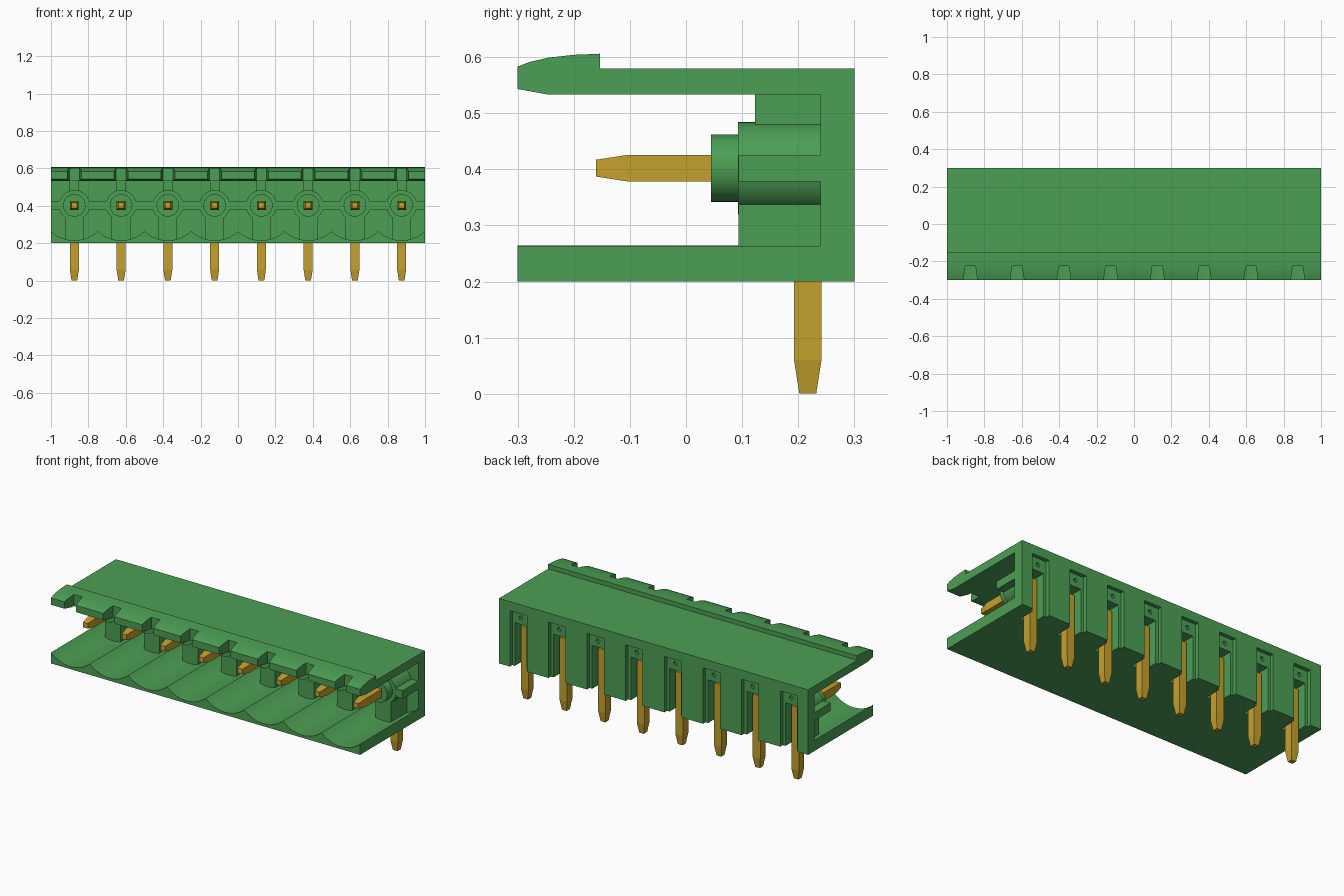
import bpy, bmesh, math
from mathutils import Vector

cube = bpy.data.objects.get("Cube")
if cube:
    bpy.data.objects.remove(cube, do_unlink=True)

PITCH, COUNT = 0.25, 8
XS = [(i - (COUNT - 1) / 2) * PITCH for i in range(COUNT)]
AXIS_Z = 0.402  # height of the contact axis


def material(name, rgb):
    m = bpy.data.materials.new(name)
    m.use_nodes = True
    m.diffuse_color = (*rgb, 1)
    m.node_tree.nodes["Principled BSDF"].inputs["Base Color"].default_value = (*rgb, 1)
    return m


GREEN = material("green plastic", (0.073, 0.345, 0.09))
GOLD = material("gold metal", (0.56, 0.355, 0.027))


def loft(bm, rings):
    """Skin a list of closed rings and cap both ends."""
    rows = [[bm.verts.new(p) for p in ring] for ring in rings]
    n = len(rows[0])
    for a, b in zip(rows, rows[1:]):
        for i in range(n):
            bm.faces.new((a[i], a[(i + 1) % n], b[(i + 1) % n], b[i]))
    bm.faces.new(rows[0])
    bm.faces.new(rows[-1])


def prism(bm, profile, axis, lo, hi):
    """Extrude a 2D profile along axis 0, 1 or 2."""
    def place(p, d):
        v = list(p)
        v.insert(axis, d)
        return Vector(v)
    loft(bm, [[place(p, d) for p in profile] for d in (lo, hi)])


def box(bm, x, y, z):
    prism(bm, [(x[0], y[0]), (x[1], y[0]), (x[1], y[1]), (x[0], y[1])], 2, *z)


def disc(x, radius, z=AXIS_Z, n=40):
    return [(x + radius * math.cos(2 * math.pi * i / n),
             z + radius * math.sin(2 * math.pi * i / n)) for i in range(n)]


def make(name, mat, build):
    bm = bmesh.new()
    build(bm)
    bmesh.ops.recalc_face_normals(bm, faces=bm.faces)
    me = bpy.data.meshes.new(name)
    bm.to_mesh(me)
    bm.free()
    me.materials.append(mat)
    ob = bpy.data.objects.new(name, me)
    bpy.context.collection.objects.link(ob)
    return ob


def cut(ob, cutters):
    for c in cutters:
        mod = ob.modifiers.new(c.name, "BOOLEAN")
        mod.operation, mod.solver, mod.object = "DIFFERENCE", "EXACT", c
    deps = bpy.context.evaluated_depsgraph_get()
    me = bpy.data.meshes.new_from_object(ob.evaluated_get(deps))
    ob.modifiers.clear()
    ob.data = me


# Housing: roof with latch lip and back wall
def shell(bm):
    side = [(-0.3, 0.543), (-0.245, 0.533), (0.24, 0.533), (0.24, 0.2), (0.3, 0.2),
            (0.3, 0.58), (-0.153, 0.58), (-0.153, 0.606), (-0.2, 0.604),
            (-0.245, 0.599), (-0.28, 0.591), (-0.3, 0.583)]
    prism(bm, side, 0, -1, 1)


# Floor with one round trough per contact
def floor(bm):
    steps = 12
    top = [(-1, 0.264)]
    for x in XS:
        for i in range(1, steps + 1):
            d = PITCH * (i / steps - 0.5)
            top.append((x + d, 0.4 - math.sqrt(0.185 ** 2 - d * d)))
    prism(bm, [(-1, 0.2)] + top + [(1, 0.2)], 1, -0.3, 0.24)


# Round bosses with a smaller collar
def bosses(bm):
    for x in XS:
        prism(bm, disc(x, 0.082), 1, 0.093, 0.242)


def collars(bm):
    for x in XS:
        prism(bm, disc(x, 0.06), 1, 0.045, 0.1)


# Posts below, ribs above and the bar joining the bosses
def posts(bm):
    for x in XS:
        box(bm, (x - 0.05, x + 0.05), (0.094, 0.241), (0.2, 0.345))


def upper_ribs(bm):
    for x in XS:
        box(bm, (x - 0.025, x + 0.025), (0.123, 0.245), (0.475, 0.54))


def cross_bar(bm):
    box(bm, (-1, 1), (0.094, 0.245), (0.378, 0.425))


# Cutters: latch notches, stepped rear slots and small dimples
def notches(bm):
    for x in XS:
        prism(bm, [(x - 0.04, -0.32), (x + 0.04, -0.32),
                   (x + 0.027, -0.225), (x - 0.027, -0.225)], 2, 0.5, 0.65)


def shallow(bm):
    for x in XS:
        box(bm, (x - 0.055, x + 0.055), (0.277, 0.35), (0.15, 0.527))


def deep(bm):
    for x in XS:
        box(bm, (x - 0.038, x + 0.038), (0.175, 0.36), (0.14, 0.452))


def dimples(bm):
    for x in XS:
        prism(bm, disc(x, 0.012, 0.49, 16), 1, 0.265, 0.34)


cutters = [make(n, GREEN, f) for n, f in (
    ("notch_cutter", notches), ("shallow_slot_cutter", shallow),
    ("deep_slot_cutter", deep), ("dimple_cutter", dimples))]
for c in cutters:
    c.hide_render = True
deep_cutter = cutters[2]

cut(make("housing_shell", GREEN, shell), cutters)
for name, build in (("scalloped_floor", floor), ("contact_bosses", bosses),
                    ("support_posts", posts), ("cross_bar", cross_bar)):
    cut(make(name, GREEN, build), [deep_cutter])
make("boss_collars", GREEN, collars)
make("upper_ribs", GREEN, upper_ribs)
for c in cutters:
    bpy.data.objects.remove(c, do_unlink=True)


# Square pins with tapered tips
def square(center, u, v, half):
    c = Vector(center)
    return [c + half * (a * Vector(u) + b * Vector(v))
            for a, b in ((-1, -1), (1, -1), (1, 1), (-1, 1))]


X, Y, Z = (1, 0, 0), (0, 1, 0), (0, 0, 1)


def mating_pins(bm):
    for x in XS:
        loft(bm, [square((x, y, AXIS_Z), X, Z, h)
                  for y, h in ((-0.16, 0.015), (-0.105, 0.0235), (0.22, 0.0235))])


def solder_pins(bm):
    for x in XS:
        loft(bm, [square((x, 0.217, z), X, Y, h)
                  for z, h in ((0, 0.015), (0.06, 0.0245), (0.426, 0.0245))])


make("mating_pins", GOLD, mating_pins)
make("solder_pins", GOLD, solder_pins)

# Smooth the round surfaces and keep hard edges
for ob in bpy.context.scene.objects:
    ob.select_set(ob.name in {"contact_bosses", "boss_collars", "scalloped_floor", "housing_shell"})
    if ob.select_get():
        bpy.context.view_layer.objects.active = ob
bpy.ops.object.shade_smooth_by_angle(angle=math.radians(25))
